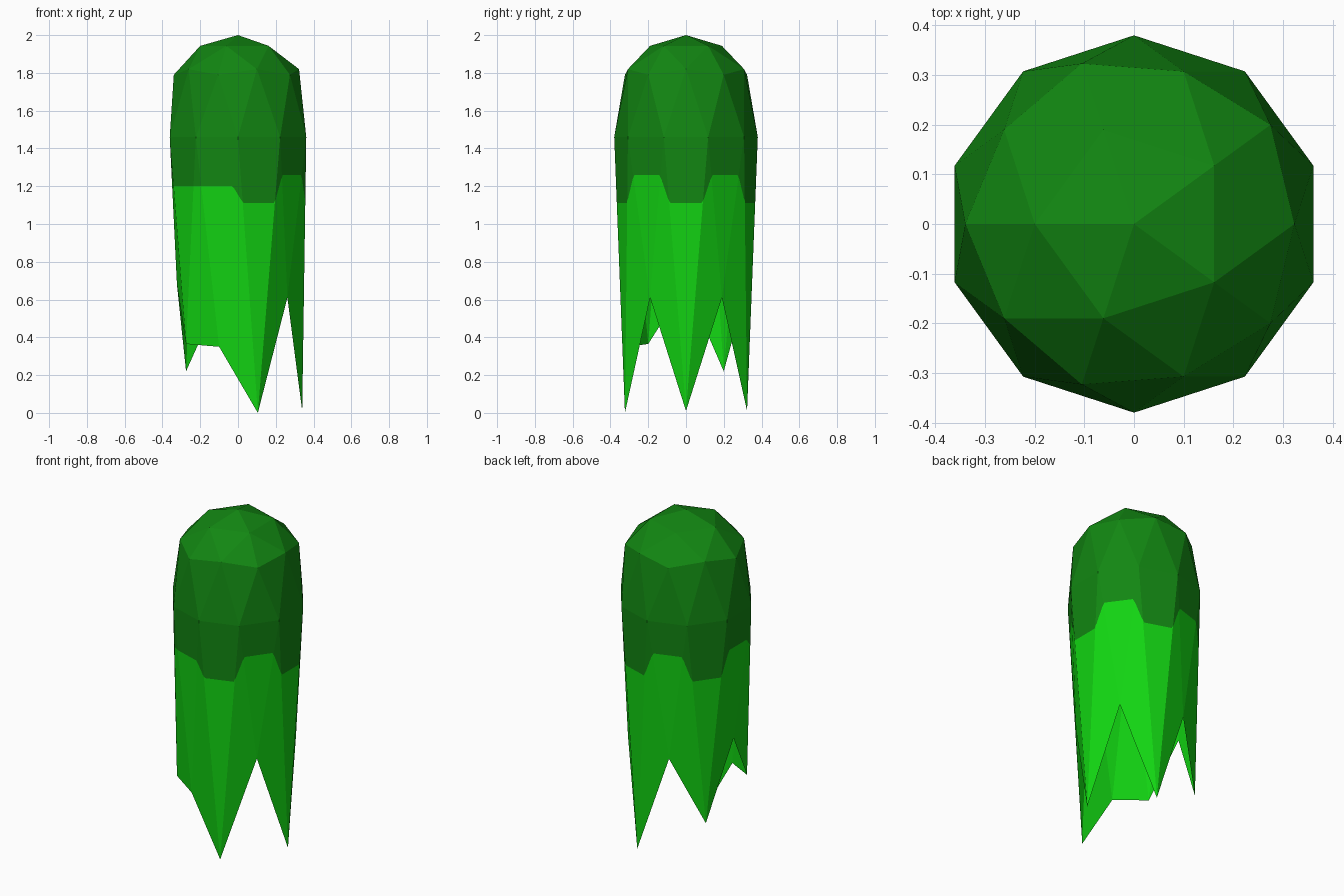
import bpy
import bmesh
from math import radians, degrees, atan2, cos, sin
from mathutils import Vector, Matrix

cube = bpy.data.objects.get("Cube")
if cube:
    bpy.data.objects.remove(cube, do_unlink=True)

RADIUS, CENTRE, WAIST = 0.38, 1.62, 1.46


def make_material(name, colour):
    mat = bpy.data.materials.new(name)
    mat.use_nodes = True
    mat.diffuse_color = colour
    mat.node_tree.nodes["Principled BSDF"].inputs["Base Color"].default_value = colour
    return mat


def angle(co):
    return degrees(atan2(co.y, co.x)) % 360


def direction(deg):
    return Vector((cos(radians(deg)), sin(radians(deg)), 0))


def cut(bm, faces, point, normal):
    edges = {e for f in faces for e in f.edges}
    verts = {v for f in faces for v in f.verts}
    bmesh.ops.bisect_plane(bm, geom=list(verts) + list(edges) + list(faces),
                           dist=1e-5, plane_co=point, plane_no=normal)


def skirt_faces(bm):
    return [f for f in bm.faces if f.calc_center_median().z < WAIST]


# Faceted dome: low-poly sphere, open underneath
bm = bmesh.new()
bmesh.ops.create_icosphere(bm, subdivisions=2, radius=RADIUS,
                           matrix=Matrix.Rotation(radians(180), 4, "Z"))
bmesh.ops.delete(bm, geom=[v for v in bm.verts if v.co.z < -0.7 * RADIUS],
                 context="VERTS")

# Pull the lower ring down into jagged points, one height every 36 degrees
hem = [0.01, 0.61, 0.01, 0.61, 0.22, 0.68, 0.365, 0.35, 0.0, 0.61]
for v in bm.verts:
    if v.co.z < -0.1 * RADIUS:
        v.co.z = hem[round(angle(v.co) / 36) % 10]
    elif v.co.z < 0.1 * RADIUS:
        v.co.z = WAIST
    else:
        v.co.z += CENTRE

# Scalloped colour border: flat levels joined by soft steps
LOW, MID, HIGH = 1.11, 1.2, 1.26
levels = [LOW, HIGH, LOW, HIGH, LOW, HIGH, MID, MID, LOW, HIGH]
border = []
for k, level in enumerate(levels):
    following = levels[(k + 1) % 10]
    for offset, t in ((-5, 0), (-2.5, 0.2), (2.5, 0.8), (5, 1)):
        border.append((36 * k + 18 + offset, level + (following - level) * t))
spans = list(zip(border, border[1:] + [(border[0][0] + 360, border[0][1])]))

# Split the skirt upright at each border point
for deg, _ in border:
    d = direction(deg)
    faces = [f for f in skirt_faces(bm) if f.calc_center_median().dot(d) > 0]
    cut(bm, faces, Vector((0, 0, 0)), direction(deg + 90))

# Split each strip along the border, then colour below it
for (a0, z0), (a1, z1) in spans:
    def strip():
        return [f for f in skirt_faces(bm)
                if (angle(f.calc_center_median()) - a0) % 360 < a1 - a0]
    p0 = direction(a0) * RADIUS + Vector((0, 0, z0))
    p1 = direction(a1) * RADIUS + Vector((0, 0, z1))
    normal = (p1 - p0).cross(direction((a0 + a1) / 2))
    if normal.z < 0:
        normal.negate()
    cut(bm, strip(), p0, normal)
    for f in strip():
        if (f.calc_center_median() - p0).dot(normal) < 0:
            f.material_index = 1

mesh = bpy.data.meshes.new("jagged_shell")
bm.to_mesh(mesh)
bm.free()
mesh.materials.append(make_material("dark_green", (0.006, 0.24, 0.006, 1)))
mesh.materials.append(make_material("bright_green", (0.006, 0.65, 0.006, 1)))
shell = bpy.data.objects.new("jagged_shell", mesh)
bpy.context.scene.collection.objects.link(shell)
